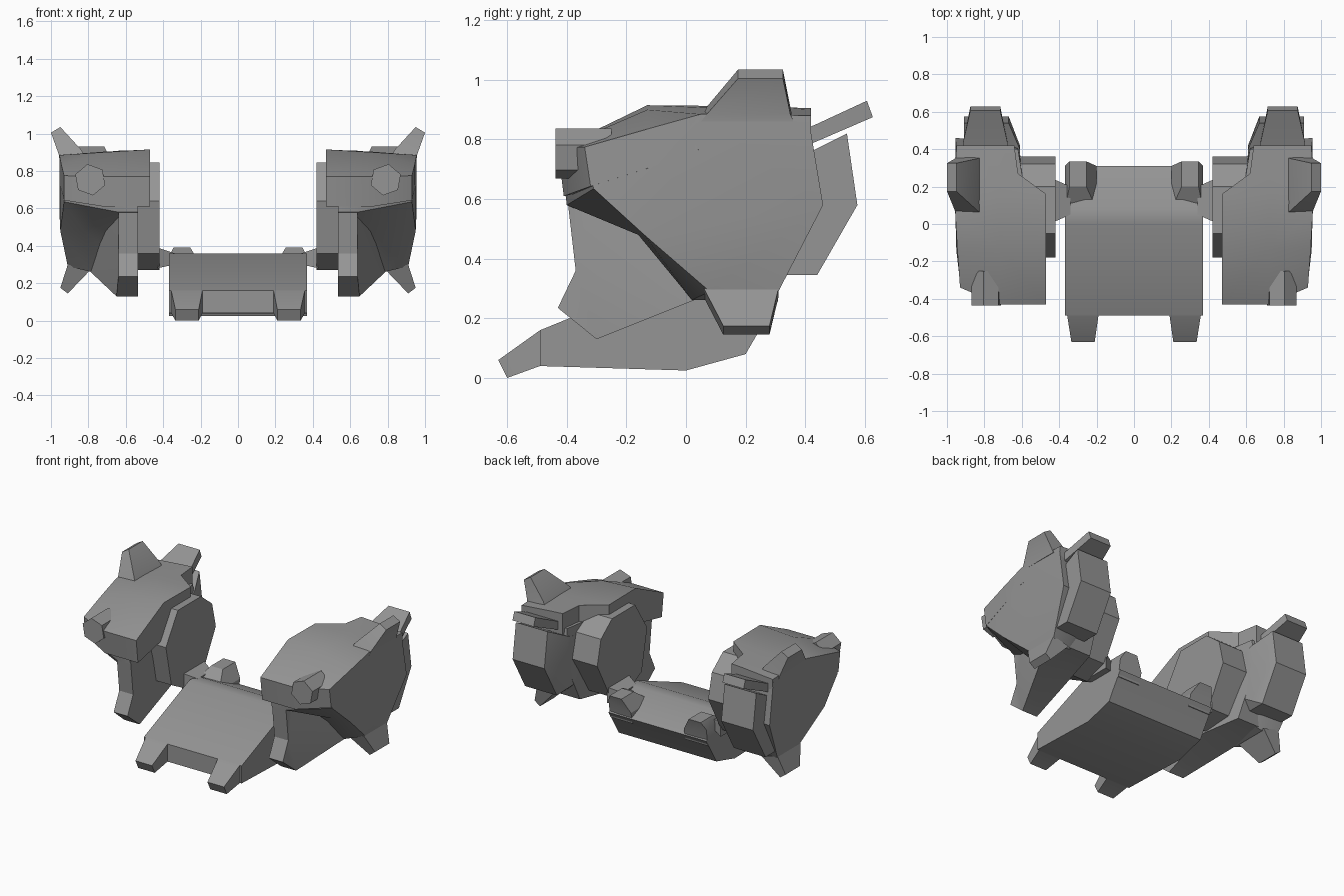
import bpy, bmesh, math

if "Cube" in bpy.data.objects:
    bpy.data.objects.remove(bpy.data.objects["Cube"])

grey = bpy.data.materials.new("plain_grey")
grey.use_nodes = True
grey.diffuse_color = (0.3, 0.3, 0.3, 1)
grey.node_tree.nodes["Principled BSDF"].inputs["Base Color"].default_value = (0.3, 0.3, 0.3, 1)


def loft(name, rings, mirror=True):
    """Closed solid through rings of equal point count, optionally mirrored."""
    bm = bmesh.new()
    loops = [[bm.verts.new(p) for p in ring] for ring in rings]
    n = len(loops[0])
    for a, b in zip(loops, loops[1:]):
        for i in range(n):
            j = (i + 1) % n
            bm.faces.new((a[i], a[j], b[j], b[i]))
    caps = [bm.faces.new(loops[0]), bm.faces.new(loops[-1])]
    bmesh.ops.recalc_face_normals(bm, faces=bm.faces)
    bmesh.ops.triangulate(bm, faces=caps)
    mesh = bpy.data.meshes.new(name)
    bm.to_mesh(mesh)
    bm.free()
    mesh.materials.append(grey)
    ob = bpy.data.objects.new(name, mesh)
    bpy.context.collection.objects.link(ob)
    if mirror:
        ob.modifiers.new("mirror", 'MIRROR').use_mirror_merge = False
    bpy.ops.object.select_all(action='DESELECT')
    ob.select_set(True)
    bpy.context.view_layer.objects.active = ob
    bpy.ops.object.shade_smooth_by_angle(angle=math.radians(28))
    return ob


def at_x(x, profile):
    return [(x, y, z) for y, z in profile]


def rect_z(x0, x1, y0, y1, z0, z1):
    """Four corners, z0 on the inner edge and z1 on the outer edge."""
    return [(x0, y0, z0), (x1, y0, z1), (x1, y1, z1), (x0, y1, z0)]


def rect_y(x0, x1, top, bottom):
    """Four corners, with top and bottom edges given as (y, z)."""
    return [(x0, *top), (x1, *top), (x1, *bottom), (x0, *bottom)]


# Central saddle with front prongs, rear lugs and side joints
saddle = [(-.49, .04), (-.49, .16), (0, .36), (.08, .36),
          (.31, .26), (.235, .14), (.2, .08), (0, .025)]
loft("saddle", [at_x(-.37, saddle), at_x(.37, saddle)], mirror=False)
loft("front_prong", [rect_y(.17, .37, (-.35, .215), (-.35, .037)),
                     rect_y(.19, .357, (-.49, .16), (-.49, .04)),
                     rect_y(.21, .335, (-.63, .06), (-.60, 0))])
loft("rear_lug", [rect_z(.2, .37, .06, .29, .22, .22),
                  rect_z(.2, .37, .08, .31, .3, .34),
                  rect_z(.255, .345, .2, .335, .39, .39)])
loft("side_joint", [[(.34, .05, .3), (.34, .2, .3), (.34, .2, .36), (.34, .05, .36)],
                    [(.43, .01, .28), (.43, .24, .28), (.43, .24, .39), (.43, .01, .39)]])

# Inner hub disc
hub = [(-.05, .845), (-.18, .64), (-.12, .36), (.05, .27),
       (.22, .32), (.36, .58), (.32, .75), (.2, .845)]
loft("hub_disc", [at_x(.42, hub), at_x(.64, hub)])

# Inner panel reaching down into the front leg
panel = [(-.40, .62), (-.37, .36), (-.43, .235), (-.30, .13), (.03, .262),
         (.29, .28), (.42, .58), (.38, .8), (-.3, .72)]
inner_x = [.535] * 5 + [.6, .62, .62, .535]
outer_x = [.64, .64, .64, .65, .79, .79, .8, .8, .64]
loft("leg_panel", [[(x, *p) for x, p in zip(xs, panel)] for xs in (inner_x, outer_x)])

# Outer shell plate with its sloping underside
shell_outer = [(.93, -.34, .775), (.955, .05, .885), (.95, .41, .88), (.955, .46, .58),
               (.91, .31, .29), (.91, .08, .29), (.95, -.14, .48), (.93, -.31, .635)]
shell_mid = [(.72, -.42, .75), (.72, -.1, .8), (.68, .4, .8), (.68, .44, .58),
             (.79, .29, .262), (.79, .02, .262), (.82, -.16, .48), (.64, -.40, .58)]
shell_inner = [(.54, -.41, .75), (.54, -.1, .8), (.62, .4, .8), (.62, .42, .58),
               (.7, .27, .3), (.6, .03, .3), (.56, -.16, .48), (.535, -.40, .58)]
loft("outer_shell", [shell_inner, shell_mid, shell_outer])

# Roof cowl overhanging the hub
roof_inner = [(.47, -.43, .77), (.47, -.13, .915), (.47, .16, .912),
              (.62, .27, .91), (.64, .42, .905)]
roof_mid = [(.72, -.43, .77), (.72, -.13, .9), (.72, .16, .903), (.72, .27, .9), (.72, .42, .9)]
roof_outer = [(.93, -.34, .775), (.945, -.13, .835), (.955, .05, .885),
              (.952, .2, .885), (.95, .42, .88)]
hem = [.61, .67, .74, .76, .76]


def cowl_ring(top, drop):
    low = [(x, y + (.02 if i == 0 else 0), z - (z - h) * drop)
           for i, ((x, y, z), h) in enumerate(zip(top, hem))]
    return top + low[::-1]


loft("roof_cowl", [cowl_ring(roof_inner, 1), cowl_ring(roof_mid, 1), cowl_ring(roof_outer, .8)])

# Rounded rear barrel
barrel = [(.3, .345), (.44, .345), (.575, .58), (.54, .82), (.4, .75), (.3, .7)]
barrel_in = [(.2, .4), (.34, .4), (.42, .58), (.4, .75), (.3, .72), (.2, .66)]
loft("rear_barrel", [at_x(.61, barrel_in), at_x(.67, barrel), at_x(.91, barrel)])

# Fins on the rear, top and bottom
loft("rear_fin", [rect_y(.675, .915, (.3, .8), (.3, .73)),
                  rect_y(.675, .915, (.43, .848), (.43, .79)),
                  rect_y(.715, .875, (.607, .93), (.627, .875))])
loft("top_horn", [rect_z(.81, .955, .05, .36, .86, .86),
                  rect_z(.835, .957, .07, .35, .91, .885),
                  rect_z(.95, 1.0, .175, .325, 1.035, 1.005)])
loft("bottom_horn", [rect_z(.79, .91, .06, .31, .27, .3),
                     rect_z(.91, .95, .125, .28, .145, .175)])

# Six-sided front lamp
hexagon = [(.79 + .085 * math.cos(a), .753 + .085 * math.sin(a))
           for a in (math.radians(20 + 60 * k) for k in range(6))]
loft("front_lamp", [[(x, y, z) for x, z in hexagon] for y in (-.437, -.25)])
